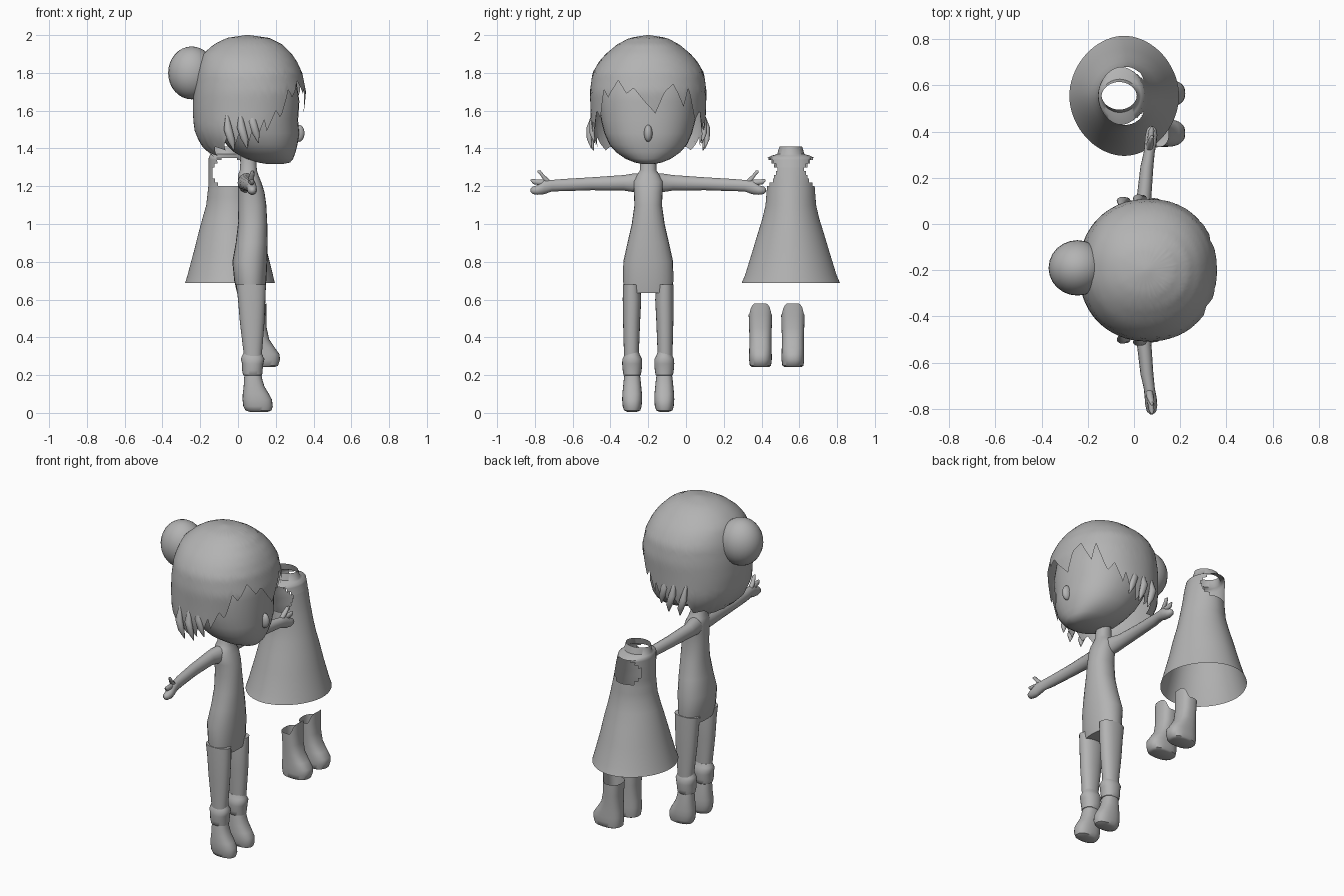
import bpy, bmesh, math
from mathutils import Vector, Matrix

clay = bpy.data.materials.new("plain grey")
clay.diffuse_color = (0.45, 0.45, 0.45, 1)
BODY_Y, DRESS_Y = -0.2, 0.555


def finish(name, bm, angle=50):
    bmesh.ops.recalc_face_normals(bm, faces=bm.faces)
    me = bpy.data.meshes.new(name)
    bm.to_mesh(me)
    bm.free()
    for p in me.polygons:
        p.use_smooth = True
    me.set_sharp_from_angle(angle=math.radians(angle))
    me.materials.append(clay)
    ob = bpy.data.objects.new(name, me)
    bpy.context.collection.objects.link(ob)
    return ob


def skin(rings, caps=(True, True)):
    """Join closed rings of points into one surface."""
    bm = bmesh.new()
    vs = [[bm.verts.new(p) for p in r] for r in rings]
    n = len(vs[0])
    for a, b in zip(vs, vs[1:]):
        for i in range(n):
            j = (i + 1) % n
            bm.faces.new((a[i], a[j], b[j], b[i]))
    if caps[0]:
        bm.faces.new(vs[0])
    if caps[1]:
        bm.faces.new(vs[-1])
    return bm


def oval(a, e):
    c, s = math.cos(a), math.sin(a)
    return (math.copysign(abs(c) ** (2 / e), c), math.copysign(abs(s) ** (2 / e), s))


def lerp_table(tab, x):
    """Piecewise linear lookup; first column ascending."""
    if x <= tab[0][0]:
        return tab[0][1:]
    for p, q in zip(tab, tab[1:]):
        if x <= q[0]:
            t = (x - p[0]) / (q[0] - p[0])
            return [u + (v - u) * t for u, v in zip(p[1:], q[1:])]
    return tab[-1][1:]


def upright(rows, y, n=24, e=2.2, caps=(True, True), lift=None):
    """Loft along z. Row: z, x back, x front, half width, optional y shift."""
    rings = []
    for k, r in enumerate(rows):
        z, x0, x1, w = r[:4]
        yy = y + (r[4] if len(r) > 4 else 0)
        ring = []
        for i in range(n):
            a = 2 * math.pi * i / n
            c, s = oval(a, e)
            dz = lift(a) if lift and k == len(rows) - 1 else 0
            ring.append(((x0 + x1) / 2 + c * (x1 - x0) / 2, yy + s * w, z + dz))
        rings.append(ring)
    return skin(rings, caps)


def sideways(rows, s, n=14):
    """Loft away from the body's centre. Row: distance, x, z, x radius, z radius."""
    return skin([[(x + rx * math.cos(2 * math.pi * i / n), BODY_Y + s * d,
                   z + rz * math.sin(2 * math.pi * i / n)) for i in range(n)]
                 for d, x, z, rx, rz in rows])


def ball(name, loc, size):
    bm = bmesh.new()
    bmesh.ops.create_uvsphere(bm, u_segments=24, v_segments=16, radius=1,
                              matrix=Matrix.Translation(loc) @ Matrix.Diagonal((*size, 1)))
    return finish(name, bm)


# Torso and neck
finish("torso", upright([(.635, -.005, .14, .128), (.7, -.02, .15, .133), (.8, -.03, .155, .132),
                         (.9, -.012, .157, .11), (1, 0, .155, .087), (1.1, 0, .15, .073),
                         (1.17, 0, .14, .076), (1.225, 0, .122, .08), (1.26, 0, .108, .06),
                         (1.285, .01, .1, .043), (1.37, .015, .095, .042)], BODY_Y))

# Head with chin, and nose
finish("head", upright([(1.318, .15, .24, .03), (1.325, .11, .275, .07), (1.345, .04, .292, .12),
                        (1.38, -.02, .305, .17), (1.42, -.06, .315, .205), (1.48, -.11, .325, .232),
                        (1.55, -.15, .318, .25), (1.65, -.17, .325, .26), (1.75, -.17, .31, .25),
                        (1.85, -.12, .25, .19), (1.9, -.02, .15, .1)], BODY_Y, 36))
ball("nose", (.322, BODY_Y, 1.48), (.03, .022, .045))

# Hair: cap whose lower edge is a row of pointed strands
HAIR = [(1.33, -.08, .28, .22), (1.37, -.15, .29, .25), (1.42, -.2, .3, .28), (1.5, -.232, .33, .303),
        (1.6, -.24, .35, .305), (1.7, -.236, .36, .309), (1.8, -.223, .34, .295), (1.86, -.205, .312, .26),
        (1.9, -.185, .285, .225), (1.95, -.13, .235, .165), (1.985, -.06, .165, .1), (2.0, .04, .06, .008)]
BACK = [(62, 1.6), (70, 1.49), (74, 1.55), (80, 1.45), (84, 1.52), (90, 1.41), (97, 1.49),
        (104, 1.41), (112, 1.46), (122, 1.39), (135, 1.41), (150, 1.36), (165, 1.38), (180, 1.355)]
FRINGE = [(-55, 1.56), (-48, 1.71), (-42, 1.67), (-30, 1.76), (-20, 1.69), (-13, 1.72), (6, 1.585),
          (15, 1.7), (24, 1.74), (36, 1.62), (42, 1.72), (53, 1.55)]
EDGE = [(-a, z) for a, z in reversed(BACK)] + FRINGE + BACK
N, LEVELS = 180, 22
rings = []
for k in range(LEVELS + 1):
    ring = []
    for i in range(N):
        deg = -180 + 360 * i / N
        z = 2 - (2 - lerp_table(EDGE, deg)[0]) * (k / LEVELS) ** 1.6
        x0, x1, w = lerp_table(HAIR, z)
        c, s = oval(math.radians(deg), 2.15)
        ring.append(((x0 + x1) / 2 + c * (x1 - x0) / 2, BODY_Y + s * w, z))
    rings.append(ring)
finish("hair", skin(rings, (True, False)))
ball("hair_bun", (-.245, -.19, 1.8), (.125, .12, .14))

for s, side in ((-1, "right"), (1, "left")):
    # Loose locks beside the cheeks
    for k, (x, d, z) in enumerate([(.01, .3, 1.4), (.07, .285, 1.43), (-.06, .29, 1.39)]):
        finish(f"{side}_lock_{k}", upright(
            [(z, x + .035, x + .04, .003, s * .0), (z + .05, x + .005, x + .045, .014, s * .012),
             (z + .11, x - .015, x + .03, .018, s * .01), (z + .19, x - .005, x + .01, .006, s * -.01)],
            BODY_Y + s * d, 10, 2))

    # Arm, hand and fingers
    finish(f"{side}_arm", sideways(
        [(.03, .05, 1.215, .045, .055), (.08, .04, 1.218, .042, .05), (.13, .034, 1.218, .036, .042),
         (.3, .042, 1.213, .032, .035), (.45, .056, 1.206, .028, .033), (.51, .066, 1.203, .024, .031),
         (.55, .072, 1.195, .026, .038), (.585, .075, 1.18, .026, .026), (.612, .076, 1.178, .02, .02),
         (.624, .076, 1.178, .007, .008)], s))
    for k, (d, z) in enumerate([(.622, 1.232), (.585, 1.278)]):
        finish(f"{side}_finger_{k}", sideways(
            [(.51, .066, 1.205, .014, .02), (.55, .07, 1.2 + (z - 1.2) * .55, .015, .017),
             (d - .015, .076, z - .008, .012, .014), (d, .078, z, .004, .005)], s, 10))

    # Leg, gathered cuff and foot
    y = BODY_Y + s * .088
    finish(f"{side}_leg", upright([(.18, .04, .12, .036, s * .002), (.33, .028, .128, .04, s * .001),
                                   (.48, .01, .14, .045, 0), (.6, 0, .145, .049, -s * .002),
                                   (.68, -.01, .148, .046, 0)], y))
    y = BODY_Y + s * .085
    finish(f"{side}_cuff", upright([(.195, .04, .115, .038), (.2, .027, .128, .046), (.225, .022, .13, .05),
                                    (.26, .022, .134, .053), (.285, .015, .14, .052), (.3, .02, .132, .044),
                                    (.32, .03, .125, .036)], y))
    finish(f"{side}_foot", upright([(.006, .06, .16, .026), (.013, .04, .177, .043), (.035, .028, .184, .05),
                                    (.07, .024, .18, .053), (.1, .025, .164, .052), (.14, .03, .14, .048),
                                    (.18, .032, .128, .044), (.21, .035, .122, .04)], y, e=2.4))

    # Spare boot, open on top with a raised front tab
    tab = lambda a: .06 * min(1, max(0, (math.cos(a) - .45) * 2.2)) ** .6
    finish(f"{side}_spare_boot", upright(
        [(.243, .06, .195, .045), (.25, .045, .212, .056), (.28, .04, .222, .06), (.31, .04, .22, .06),
         (.345, .042, .195, .059), (.39, .046, .165, .058), (.45, .046, .152, .06), (.515, .042, .15, .062),
         (.52, .042, .15, .062)], .48 + s * .086, 36, 2.5, (True, False), tab))

# Sleeveless dress with stand collar, open at hem, neck and armholes
DRESS = [(.688, -.28, .195, .26), (.73, -.267, .185, .242), (.85, -.235, .155, .205), (.95, -.21, .135, .175),
         (1.03, -.188, .115, .15), (1.1, -.168, .1, .134), (1.2, -.157, .078, .126), (1.3, -.156, .058, .127),
         (1.35, -.155, .045, .125), (1.362, -.15, .03, .1), (1.37, -.145, .022, .072), (1.41, -.14, .012, .06)]
levels = sorted({r[0] for r in DRESS} | {1.14 + .02 * k for k in range(11)})
bm = upright([(z, *lerp_table(DRESS, z)) for z in levels], DRESS_Y, 72, 1.9, (False, False))
holes = []
for f in bm.faces:
    c = f.calc_center_median()
    if abs(c.y - DRESS_Y) > .05 and ((c.x + .048) / .088) ** 2 + ((c.z - 1.272) / .082) ** 2 < 1:
        holes.append(f)
bmesh.ops.delete(bm, geom=holes, context='FACES')
finish("dress", bm)
